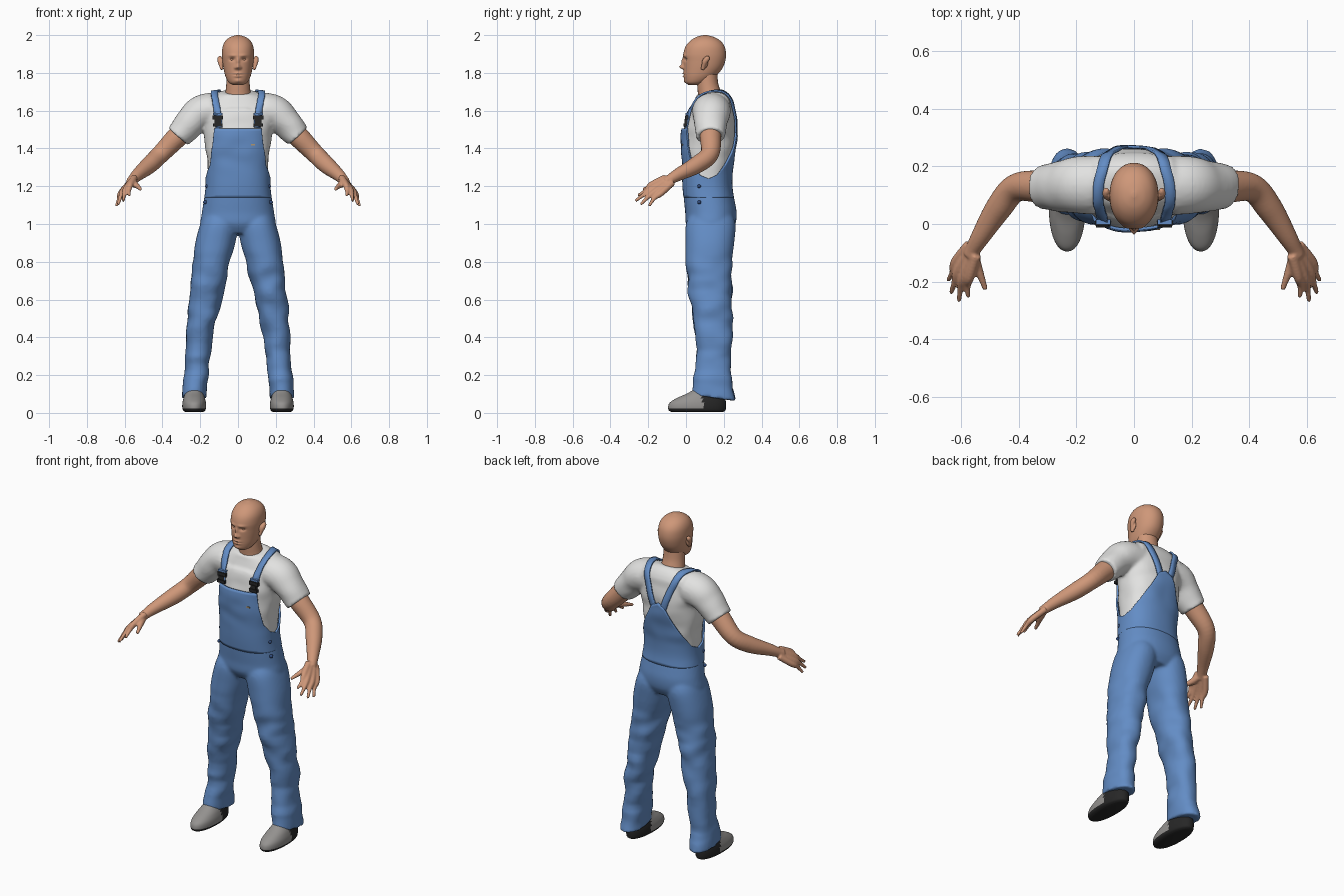
import bpy, bmesh, math
from mathutils import Vector, Matrix, noise
from mathutils.bvhtree import BVHTree

if "Cube" in bpy.data.objects:
    bpy.data.objects.remove(bpy.data.objects["Cube"])


def material(name, rgb):
    m = bpy.data.materials.new(name)
    m.use_nodes = True
    m.diffuse_color = (*rgb, 1)
    m.node_tree.nodes["Principled BSDF"].inputs["Base Color"].default_value = (*rgb, 1)
    return m


DENIM = material("denim blue", (0.125, 0.265, 0.56))
COTTON = material("white cotton", (0.76, 0.76, 0.75))
SKIN = material("skin", (0.62, 0.31, 0.19))
SHOE = material("shoe grey", (0.3, 0.29, 0.28))
BLACK = material("black rubber", (0.02, 0.02, 0.02))
NAVY = material("dark blue button", (0.03, 0.07, 0.2))
TAN = material("tan label", (0.42, 0.3, 0.16))


def spline(pts, n):
    """Catmull-Rom through tuples of any length, n steps per span."""
    out = []
    for i in range(len(pts) - 1):
        a, b, c, d = (pts[max(0, min(len(pts) - 1, i + k))] for k in (-1, 0, 1, 2))
        for s in range(n):
            t = s / n
            out.append([q + t / 2 * (r - p + t * (2 * p - 5 * q + 4 * r - e + t * (3 * (q - r) + e - p)))
                        for p, q, r, e in zip(a, b, c, d)])
    return out + [list(pts[-1])]


def skin_rings(bm, rings):
    vs = [[bm.verts.new(p) for p in r] for r in rings]
    for a, b in zip(vs, vs[1:]):
        for i in range(len(a)):
            j = (i + 1) % len(a)
            bm.faces.new((a[i], a[j], b[j], b[i]))
    bm.faces.new(vs[0][::-1])
    bm.faces.new(vs[-1])


def power(v, p):
    return math.copysign(abs(v) ** (2 / p), v)


def loft(bm, rows, n=6, seg=64, p=2.0, side=1):
    """Horizontal rings from rows of (z, centre x, half width, front y, back y)."""
    rings = []
    for z, cx, rx, yf, yb in spline(rows, n):
        ang = [math.tau * i / seg for i in range(seg)]
        rings.append([Vector((side * cx + rx * power(math.sin(a), p),
                              (yf + yb) / 2 - (yb - yf) / 2 * power(math.cos(a), p), z)) for a in ang])
    skin_rings(bm, rings)


def tube(bm, pts, n=6, seg=24, wide=1.0, side=1):
    """Round tube along (x, y, z, radius); wide stretches it front to back."""
    pts = spline(pts, n)
    path = [Vector((side * q[0], q[1], q[2])) for q in pts]
    rings = []
    for i, c in enumerate(path):
        t = (path[min(i + 1, len(path) - 1)] - path[max(i - 1, 0)]).normalized()
        v = t.cross(Vector((0, 1, 0))).normalized()
        u = v.cross(t)
        rings.append([c + pts[i][3] * (u * wide * math.cos(a) + v * math.sin(a))
                      for a in (math.tau * k / seg for k in range(seg))])
    skin_rings(bm, rings)


def ball(bm, centre, size):
    bmesh.ops.create_uvsphere(bm, u_segments=20, v_segments=12, radius=1,
                              matrix=Matrix.Translation(centre) @ Matrix.Diagonal((*size, 1)))


def finish(name, bm, mats, voxel=0, relax=0, mirror=False, solid=0):
    bmesh.ops.recalc_face_normals(bm, faces=bm.faces)
    me = bpy.data.meshes.new(name)
    bm.to_mesh(me)
    bm.free()
    me.shade_smooth()
    ob = bpy.data.objects.new(name, me)
    bpy.context.collection.objects.link(ob)
    for m in mats:
        me.materials.append(m)
    if voxel:
        mod = ob.modifiers.new("blend", 'REMESH')
        mod.mode, mod.voxel_size, mod.use_smooth_shade = 'VOXEL', voxel, True
    if relax:
        mod = ob.modifiers.new("relax", 'SMOOTH')
        mod.factor, mod.iterations = 0.5, relax
    if solid:
        mod = ob.modifiers.new("thickness", 'SOLIDIFY')
        mod.thickness, mod.offset = solid, 0
    if mirror:
        ob.modifiers.new("mirror", 'MIRROR')
    return ob


def wrinkle(bm, amount, low, high):
    """Soft cloth folds between two heights."""
    bm.normal_update()
    for v in bm.verts:
        fade = max(0, min(1, (v.co.z - low) * 10, (high - v.co.z) * 10))
        q = Vector((v.co.x * 9, v.co.y * 9, v.co.z * 14))
        v.co += v.normal * amount * fade * noise.noise(q)


# Shirt: torso with both sleeves blended in, neckline higher at the back
bm = bmesh.new()
loft(bm, [(1.0, 0, .165, .02, .24), (1.1, 0, .168, .005, .245), (1.2, 0, .158, -.005, .232),
          (1.3, 0, .16, -.008, .236), (1.4, 0, .172, -.012, .252), (1.5, 0, .182, -.01, .258),
          (1.58, 0, .185, .005, .257), (1.64, 0, .17, .03, .24), (1.68, 0, .13, .048, .215),
          (1.7, 0, .085, .055, .19)], p=2.4)
for s in (1, -1):
    tube(bm, [(.06, .135, 1.6, .09), (.14, .135, 1.6, .095), (.2, .135, 1.585, .092),
              (.25, .13, 1.54, .082), (.318, .13, 1.463, .071)], wide=1.08, side=s)
wrinkle(bm, .008, 1.25, 1.62)
for v in bm.verts:
    if v.co.z > 1.62 and abs(v.co.x) < .14:
        v.co.z += (v.co.y - .13) * .22
shirt = finish("shirt", bm, [COTTON], voxel=.009, relax=5)

# Overalls trousers: hips blended with two flared legs
bm = bmesh.new()
loft(bm, [(.95, 0, .17, .03, .235), (1.0, 0, .198, .0, .262), (1.06, 0, .191, -.004, .268),
          (1.12, 0, .182, -.01, .258), (1.19, 0, .171, -.015, .243), (1.235, 0, .167, -.015, .24)], p=2.2)
for s in (1, -1):
    loft(bm, [(.08, .232, .066, .03, .265), (.12, .231, .064, .035, .255), (.2, .222, .064, .05, .238),
              (.4, .203, .069, .053, .245), (.55, .181, .082, .028, .243), (.7, .156, .092, .01, .242),
              (.8, .14, .098, -.002, .243), (.9, .12, .106, -.003, .255), (1.0, .1, .1, .0, .262),
              (1.06, .095, .08, .03, .24)], side=s, p=2.2)
wrinkle(bm, .014, .08, .85)
for v in bm.verts:
    if v.co.z < .16:
        v.co.z -= (v.co.y - .14) * .14
finish("overalls_trousers", bm, [DENIM], voxel=.009, relax=5)

# Bib: cloth panel laid over the shirt, its top edge dipping under the arms
bpy.context.view_layer.update()
body = BVHTree.FromObject(shirt, bpy.context.evaluated_depsgraph_get())
edge = [(0, 1.505), (25, 1.505), (47, 1.507), (51, 1.41), (60, 1.31), (75, 1.257), (90, 1.24),
        (106, 1.26), (124, 1.32), (146, 1.41), (164, 1.5), (180, 1.52)]
half = [(a + (b - a) * k / 8, h + (g - h) * k / 8)
        for (a, h), (b, g) in zip(edge, edge[1:]) for k in range(8)]
columns = half + [(360 - a, h) for a, h in [edge[-1]] + half[:0:-1]]
bm = bmesh.new()
grid = []
for deg, top in columns:
    out = Vector((math.sin(math.radians(deg)), -math.cos(math.radians(deg)), 0))
    col = []
    for k in range(25):
        z = 1.14 + (top - 1.14) * k / 24
        hit = body.ray_cast(Vector((0, .12, z)) + out * .5, -out)[0]
        col.append(bm.verts.new(hit + out * .009))
    grid.append(col)
for a, b in zip(grid, grid[1:] + grid[:1]):
    for k in range(24):
        bm.faces.new((a[k], b[k], b[k + 1], a[k + 1]))
finish("overalls_bib", bm, [DENIM], solid=.01)

# Straps: ribbons over the shoulders that meet at the back
for s, label in ((1, "left"), (-1, "right")):
    bm = bmesh.new()
    path = [Vector((s * x, y, z)) for x, y, z in spline(
        [(.106, -.02, 1.51), (.113, .02, 1.61), (.122, .07, 1.69), (.122, .14, 1.72),
         (.105, .2, 1.69), (.07, .25, 1.6), (.03, .27, 1.48)], 8)]
    rows = []
    for i, c in enumerate(path):
        t = path[min(i + 1, len(path) - 1)] - path[max(i - 1, 0)]
        spot, normal, _, _ = body.find_nearest(c)
        across = t.cross(normal).normalized()
        row = []
        for w in (-.022, 0, .022):
            p, _, _, _ = body.find_nearest(spot + across * w)
            row.append(bm.verts.new(p + normal * .008))
        rows.append(row)
    for a, b in zip(rows, rows[1:]):
        for k in (0, 1):
            bm.faces.new((a[k], a[k + 1], b[k + 1], b[k]))
    finish(label + "_strap", bm, [DENIM], relax=2, solid=.009)


def front_y(x, z):
    return body.ray_cast(Vector((x, -1, z)), Vector((0, 1, 0)))[0].y


def block(name, centre, size, mat, mirror=True):
    bm = bmesh.new()
    bmesh.ops.create_cube(bm, size=1, matrix=Matrix.Translation(centre) @ Matrix.Diagonal((*size, 1)))
    ob = finish(name, bm, [mat], mirror=mirror)
    ob.data.shade_flat()


# Buckles, side buttons and a small label
for name, z, w, h, mat in (("buckle_upper", 1.563, .056, .022, BLACK), ("buckle_middle", 1.543, .036, .025, BLACK),
                           ("buckle_lower", 1.524, .05, .018, BLACK), ("buckle_loop", 1.582, .05, .012, DENIM)):
    block(name, (.107, front_y(.107, z) - .014, z), (w, .018, h), mat)
block("bib_label", (.08, front_y(.08, 1.42) - .012, 1.42), (.022, .009, .008), TAN, False)
bm = bmesh.new()
for z, x in ((1.2, .163), (1.115, .173)):
    ball(bm, (x, .07, z), (.012, .01, .01))
finish("side_buttons", bm, [NAVY], mirror=True)

# Head: loft with the face raised and sunk by soft bumps
bm = bmesh.new()
loft(bm, [(1.737, 0, .03, .012, .07), (1.75, 0, .05, -.003, .11), (1.78, 0, .066, -.01, .155),
          (1.82, 0, .076, -.012, .19), (1.86, 0, .082, -.013, .207), (1.9, 0, .085, -.014, .212),
          (1.94, 0, .081, -.002, .204), (1.97, 0, .066, .023, .182), (1.99, 0, .04, .055, .148),
          (2.0, 0, .008, .092, .11)], n=10, seg=128, p=2.1)
bumps = [(0, 1.832, .011, .012, -.023), (0, 1.86, .008, .018, -.011), (.013, 1.827, .007, .007, -.008),
         (.031, 1.872, .014, .009, .012), (.028, 1.892, .02, .007, -.005), (0, 1.797, .019, .005, -.008),
         (0, 1.782, .017, .005, -.008), (0, 1.79, .022, .0025, .005), (0, 1.757, .018, .01, -.006)]
for v in bm.verts:
    x, y, z = v.co
    facing = max(0, min(1, (.08 - y) / .05))
    for bx, bz, sx, sz, push in bumps:
        v.co.y += facing * push * math.exp(-((abs(x) - bx) / sx) ** 2 - ((z - bz) / sz) ** 2)
for s in (1, -1):
    ball(bm, (s * .03, .012, 1.872), (.013, .012, .009))
finish("head", bm, [SKIN])
bm = bmesh.new()
tube(bm, [(0, .13, 1.62, .085), (0, .125, 1.68, .07), (0, .115, 1.74, .062), (0, .11, 1.82, .06)], wide=.9)
finish("neck", bm, [SKIN])
bm = bmesh.new()
tube(bm, [(.084, .088, 1.818, .009), (.09, .092, 1.835, .009), (.096, .1, 1.86, .012), (.096, .112, 1.878, .012),
          (.09, .112, 1.888, .006)], seg=16, wide=1.2)
ball(bm, (.085, .1, 1.853), (.009, .017, .028))
finish("ears", bm, [SKIN], voxel=.003, relax=4, mirror=True)

# Arms and hands: fingers fan out from the wrist to form the palm
bm = bmesh.new()
tube(bm, [(.22, .13, 1.565, .058), (.32, .13, 1.463, .057), (.41, .125, 1.37, .049), (.47, .055, 1.312, .046),
          (.53, -.04, 1.262, .034), (.558, -.088, 1.234, .027), (.568, -.11, 1.222, .026)])
wrist = Vector((.56, -.09, 1.232))
for k, tip in enumerate([(.575, -.255, 1.15), (.608, -.268, 1.122), (.635, -.24, 1.103), (.645, -.195, 1.095)]):
    tip = Vector(tip)
    spread = Vector((.008, .012, -.009)) * (k - 1.5)
    knuckle = wrist.lerp(tip, .5) + spread * .6 + Vector((.01, 0, .008))
    joint = wrist.lerp(tip, .75) + Vector((.006, 0, .006))
    tube(bm, [(*(wrist + spread), .018), (*knuckle, .017), (*joint, .0115), (*tip, .008)], seg=16)
tube(bm, [(*wrist, .02), (.548, -.14, 1.212, .019), (.53, -.185, 1.198, .013), (.515, -.228, 1.183, .009)], seg=16)
finish("arms", bm, [SKIN], voxel=.0055, relax=4, mirror=True)

# Shoes: grey uppers, black soles and heels
bm = bmesh.new()
loft(bm, [(.004, .232, .045, -.075, .195), (.012, .232, .058, -.09, .208), (.03, .232, .063, -.095, .212),
          (.055, .232, .062, -.085, .212), (.08, .232, .056, -.045, .205), (.105, .232, .048, .01, .2),
          (.13, .23, .042, .05, .19)], p=2.2)
for f in bm.faces:
    c = f.calc_center_median()
    f.material_index = int(c.z < .022 or c.y > .1 - c.z * .2)
finish("shoes", bm, [SHOE, BLACK], mirror=True)
